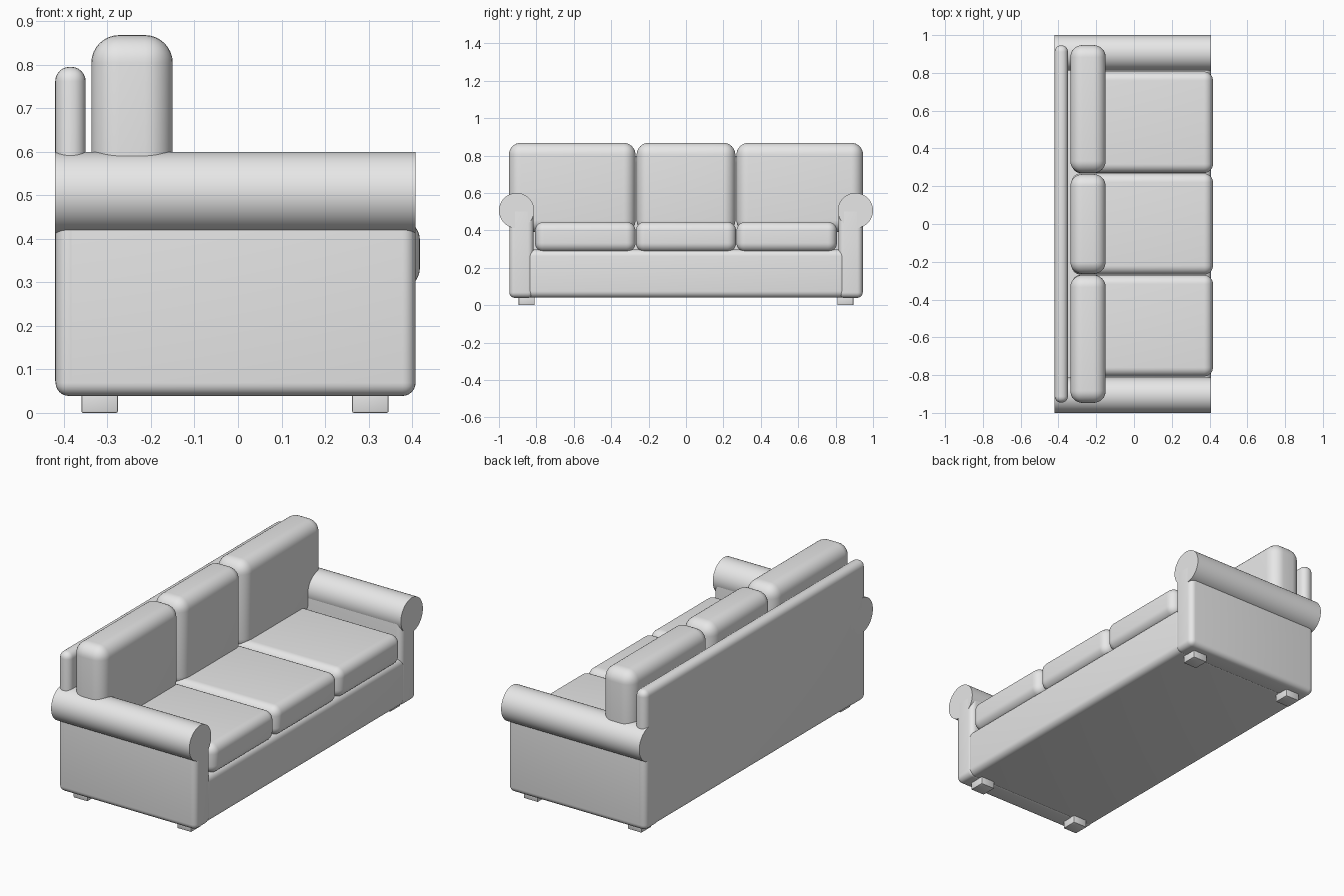
import bpy
import math

default = bpy.data.objects.get("Cube")
if default:
    bpy.data.objects.remove(default, do_unlink=True)

# One flat upholstery colour
GREY = (0.8, 0.8, 0.8, 1.0)
fabric = bpy.data.materials.new("light_grey")
fabric.use_nodes = True
fabric.diffuse_color = GREY
for node in fabric.node_tree.nodes:
    if node.type == 'BSDF_PRINCIPLED':
        node.inputs["Base Color"].default_value = GREY


def finish(obj, name):
    obj.name = name
    obj.data.name = name
    obj.data.materials.append(fabric)
    bpy.ops.object.shade_smooth_by_angle(angle=math.radians(35))
    return obj


def rounded_box(name, x, y, z, radius, segments=6):
    """Box spanning the (min, max) pairs, with all edges rounded."""
    spans = (x, y, z)
    bpy.ops.mesh.primitive_cube_add(size=1, location=[(a + b) / 2 for a, b in spans])
    obj = bpy.context.object
    obj.scale = [b - a for a, b in spans]
    bpy.ops.object.transform_apply(location=False, rotation=False, scale=True)
    bevel = obj.modifiers.new("rounding", 'BEVEL')
    bevel.width = radius
    bevel.segments = segments
    bevel.limit_method = 'NONE'
    bpy.ops.object.modifier_apply(modifier=bevel.name)
    return finish(obj, name)


def mirrored(side, a, b):
    return tuple(sorted((side * a, side * b)))


BACK, FRONT = -0.42, 0.408

# Base and back panel
rounded_box("base", (BACK + 0.002, FRONT - 0.001), (-0.858, 0.858), (0.04, 0.297), 0.035)
rounded_box("back_panel", (BACK, -0.35), (-0.945, 0.945), (0.041, 0.795), 0.033)

# Arms with rolled tops, one on each side
for side, label in ((-1, "right"), (1, "left")):
    rounded_box(label + "_arm", (BACK + 0.001, FRONT), mirrored(side, 0.815, 0.945),
                (0.039, 0.53), 0.03)
    bpy.ops.mesh.primitive_cylinder_add(
        vertices=64, radius=0.094, depth=FRONT - BACK,
        location=((BACK + FRONT) / 2, side * 0.906, 0.506),
        rotation=(0, math.pi / 2, 0))
    finish(bpy.context.object, label + "_arm_roll")

    # Feet
    for x, end in ((-0.318, "back"), (0.304, "front")):
        rounded_box(f"{label}_{end}_foot", (x - 0.042, x + 0.042),
                    mirrored(side, 0.81, 0.895), (0.0, 0.06), 0.004, 2)

# Seat and back cushions; the outer back cushions run over the arms
for side, label in ((-1, "right"), (0, "middle"), (1, "left")):
    seat_y = mirrored(side, 0.27, 0.807) if side else (-0.268, 0.268)
    back_y = mirrored(side, 0.27, 0.947) if side else (-0.264, 0.264)
    rounded_box(label + "_seat_cushion", (-0.33, 0.418), seat_y, (0.285, 0.445), 0.048, 8)
    rounded_box(label + "_back_cushion", (-0.337, -0.15), back_y, (0.39, 0.868), 0.064, 8)
